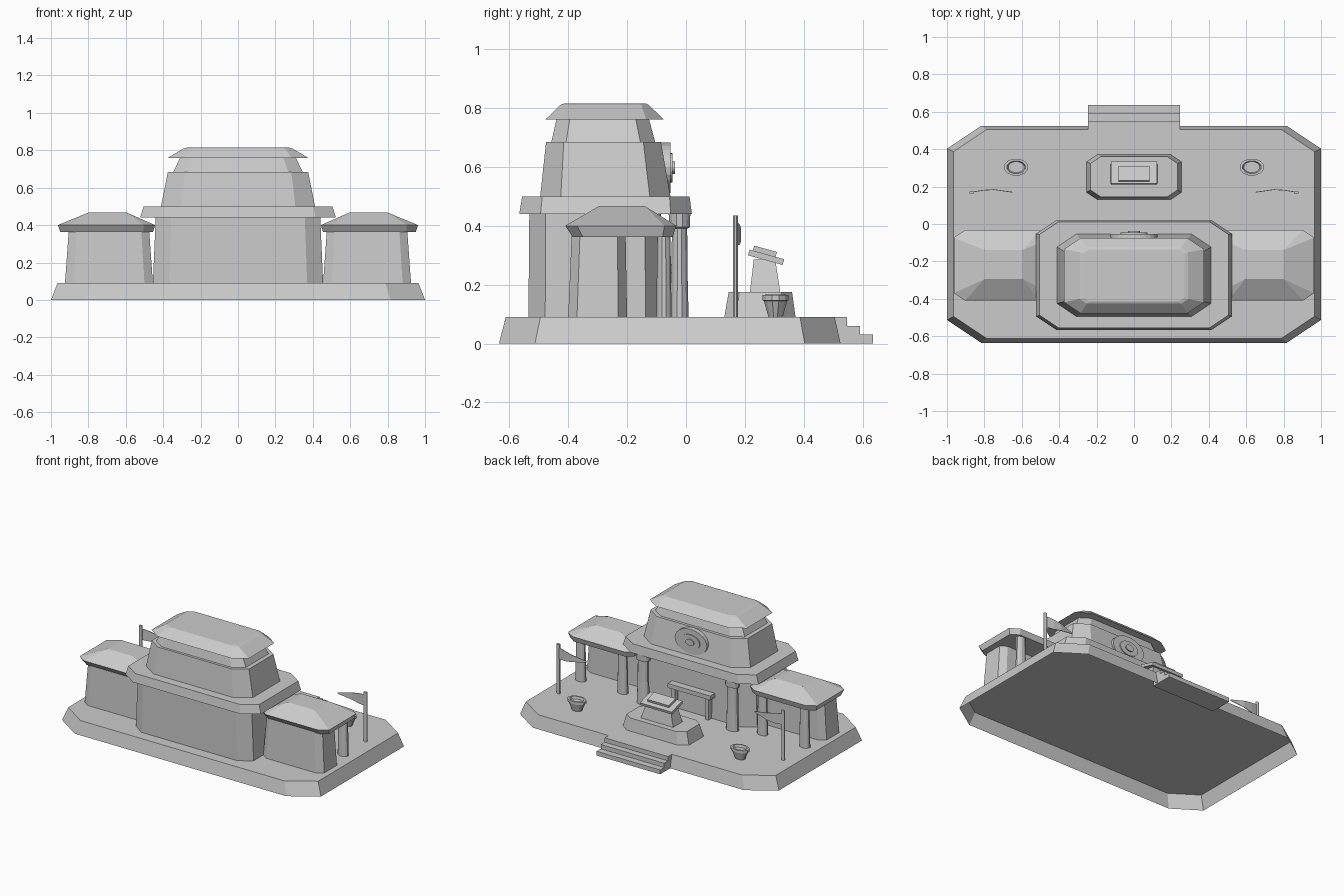
import bpy
import bmesh
import math
from mathutils import Matrix

cube = bpy.data.objects.get("Cube")
if cube:
    bpy.data.objects.remove(cube, do_unlink=True)

stone = bpy.data.materials.new("pale grey stone")
stone.use_nodes = True
stone.diffuse_color = (0.6, 0.6, 0.6, 1)
stone.node_tree.nodes["Principled BSDF"].inputs["Base Color"].default_value = (0.6, 0.6, 0.6, 1)


def finish(name, bm, merge=True):
    if merge:
        bmesh.ops.remove_doubles(bm, verts=bm.verts, dist=0.0005)
    bmesh.ops.recalc_face_normals(bm, faces=bm.faces)
    mesh = bpy.data.meshes.new(name)
    bm.to_mesh(mesh)
    bm.free()
    mesh.materials.append(stone)
    obj = bpy.data.objects.new(name, mesh)
    bpy.context.collection.objects.link(obj)
    return obj


def loft(name, rings, bottom=True):
    """Bridge a stack of rings of equal length and cap the ends."""
    bm = bmesh.new()
    loops = [[bm.verts.new(p) for p in ring] for ring in rings]
    n = len(loops[0])
    for low, high in zip(loops, loops[1:]):
        for i in range(n):
            j = (i + 1) % n
            bm.faces.new((low[i], low[j], high[j], high[i]))
    bm.faces.new(loops[-1])
    if bottom:
        bm.faces.new(loops[0][::-1])
    return finish(name, bm)


def octagon(z, x0, x1, y0, y1, c):
    """Rectangle with cut corners, wider along x than along y."""
    d = c * 1.5
    return [(x0 + d, y0, z), (x1 - d, y0, z), (x1, y0 + c, z), (x1, y1 - c, z),
            (x1 - d, y1, z), (x0 + d, y1, z), (x0, y1 - c, z), (x0, y0 + c, z)]


def tier(name, *levels, bottom=True):
    """Each level is z, half width, back y, front y, corner cut."""
    return loft(name, [octagon(z, -w, w, y0, y1, c) for z, w, y0, y1, c in levels], bottom)


def turned(name, x, y, profile, sides):
    """Oval turned part; the profile lists z and radius."""
    rings = []
    for z, r in profile:
        rings.append([(x + 1.45 * r * math.cos(a), y + r * math.sin(a), z)
                      for a in (2 * math.pi * (i + 0.5) / sides for i in range(sides))])
    return loft(name, rings)


def box(name, centre, size, tilt=0):
    bm = bmesh.new()
    bmesh.ops.create_cube(bm, size=1, matrix=Matrix.Translation(centre)
                          @ Matrix.Rotation(tilt, 4, 'X') @ Matrix.Diagonal((*size, 1)))
    return finish(name, bm)


# Platform, hollow underneath, with entrance steps
tier("platform", (0, 1.0, -0.635, 0.525, 0.122), (0.09, 0.965, -0.612, 0.505, 0.118), bottom=False)
for i, depth in enumerate((0.635, 0.59, 0.547)):
    box(f"step_{i + 1}", (0, (0.48 + depth) / 2, 0.015 + 0.03 * i), (0.49, depth - 0.48, 0.03))

# Main hall, stacked tiers
tier("hall_body", (0.09, 0.455, -0.535, -0.08, 0.057), (0.44, 0.44, -0.532, -0.085, 0.055))
tier("hall_eave", (0.44, 0.523, -0.566, 0.02, 0.072), (0.50, 0.505, -0.556, 0.012, 0.068))
tier("upper_storey", (0.50, 0.412, -0.495, -0.053, 0.07), (0.685, 0.375, -0.475, -0.085, 0.06))
tier("attic", (0.685, 0.345, -0.457, -0.105, 0.05), (0.76, 0.31, -0.44, -0.125, 0.045))
tier("top_roof", (0.76, 0.375, -0.478, -0.075, 0.06), (0.81, 0.29, -0.426, -0.126, 0.025),
     (0.815, 0.27, -0.415, -0.135, 0.022))

# Porch columns and doorway
for s, side in ((1, "left"), (-1, "right")):
    turned(f"{side}_porch_column", s * 0.345, -0.022,
           [(0.09, 0.032), (0.25, 0.028), (0.39, 0.027), (0.395, 0.036), (0.44, 0.038)], 12)
    box(f"{side}_door_post", (s * 0.13, -0.065, 0.165), (0.025, 0.04, 0.15))
box("door_lintel", (0, -0.06, 0.255), (0.33, 0.055, 0.03))

# Oval medallion on the upper storey
for i, (r, y) in enumerate(((0.086, -0.053), (0.05, -0.046), (0.022, -0.038))):
    loft(f"medallion_{i + 1}",
         [[(1.45 * r * math.cos(t * math.pi / 12), yy, 0.597 + r * math.sin(t * math.pi / 12))
           for t in range(24)] for yy in (-0.085, y)])

# Side wings, pots and banners
for s, side in ((1, "left"), (-1, "right")):
    def span(z, a, b, y0, y1, c):
        return octagon(z, min(s * a, s * b), max(s * a, s * b), y0, y1, c)

    loft(f"{side}_wing_walls", [span(0.09, 0.455, 0.925, -0.40, -0.20, 0.03),
                                span(0.37, 0.475, 0.905, -0.388, -0.205, 0.028)])
    loft(f"{side}_wing_roof", [span(0.362, 0.455, 0.95, -0.385, -0.045, 0.035),
                               span(0.40, 0.443, 0.963, -0.41, -0.033, 0.04),
                               span(0.467, 0.595, 0.80, -0.295, -0.14, 0)])
    for x, place in ((0.865, "outer"), (0.54, "inner")):
        turned(f"{side}_{place}_wing_post", s * x, -0.075, [(0.09, 0.027), (0.37, 0.023)], 12)

    turned(f"{side}_pot", s * 0.63, 0.304,
           [(0.09, 0.025), (0.145, 0.041), (0.147, 0.046), (0.165, 0.046),
            (0.166, 0.035), (0.15, 0.03)], 12)

    turned(f"{side}_banner_pole", s * 0.868, 0.168, [(0.09, 0.009), (0.435, 0.009)], 8)
    bm = bmesh.new()
    edge = []
    for x, y, low, high in ((0.868, 0.172, 0.335, 0.415), (0.81, 0.182, 0.335, 0.405),
                            (0.75, 0.186, 0.345, 0.393), (0.65, 0.172, 0.365, 0.372)):
        pair = [bm.verts.new((s * x, y, z)) for z in (low, high)]
        if edge:
            bm.faces.new((edge[0], pair[0], pair[1], edge[1]))
        edge = pair
    banner = finish(f"{side}_banner", bm)
    thick = banner.modifiers.new("thickness", 'SOLIDIFY')
    thick.thickness = 0.004

# Altar with a tilted slab
tier("altar_plinth", (0.09, 0.255, 0.13, 0.372, 0.04), (0.175, 0.232, 0.145, 0.36, 0.036))
tier("altar_pedestal", (0.175, 0.125, 0.217, 0.32, 0), (0.285, 0.092, 0.23, 0.303, 0))
box("altar_slab", (0, 0.272, 0.293), (0.245, 0.122, 0.02), -0.27)
box("altar_tablet", (0, 0.268, 0.313), (0.165, 0.08, 0.018), -0.27)
